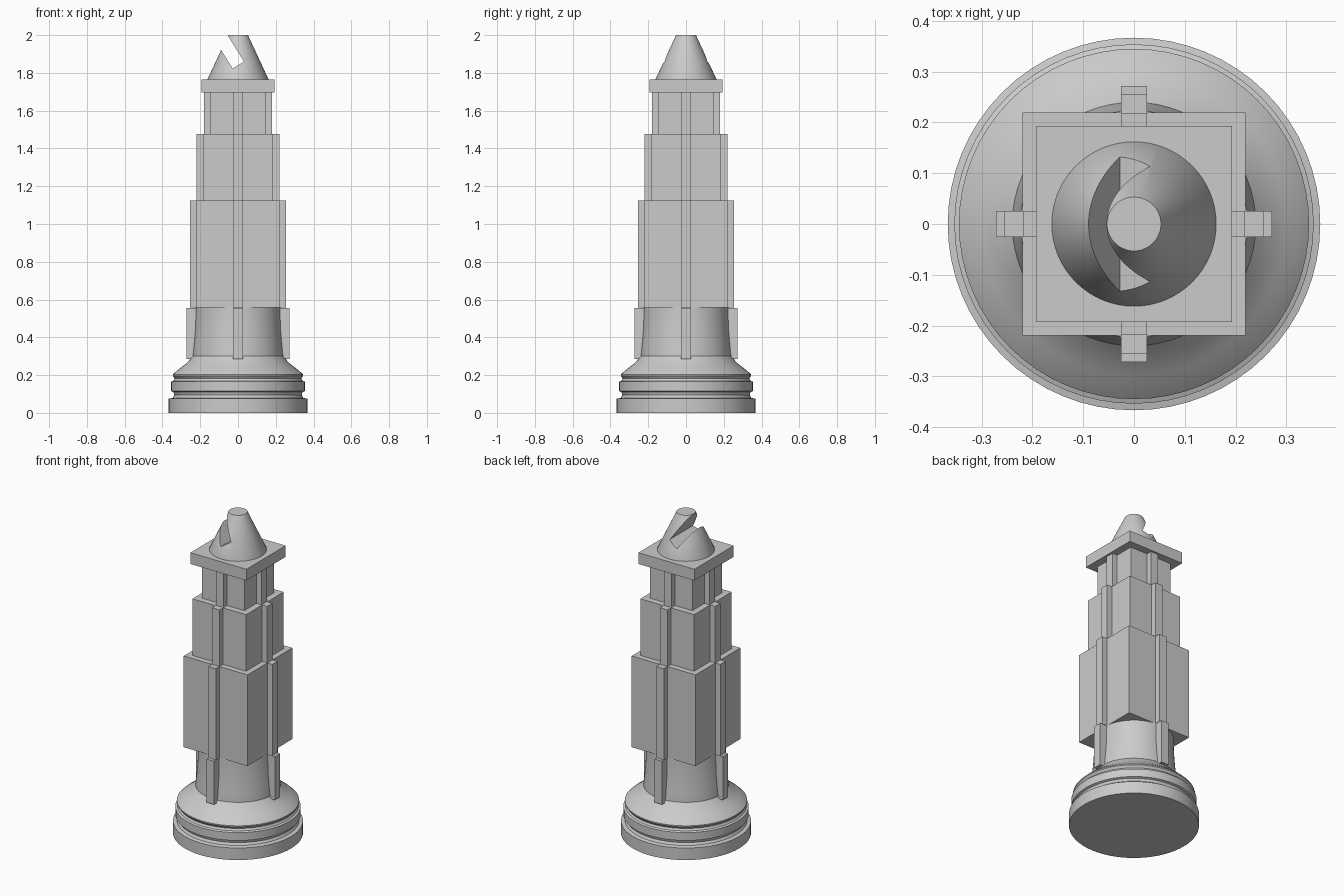
import bpy, bmesh, math
from mathutils import Matrix, Vector

cube = bpy.data.objects.get("Cube")
if cube:
    bpy.data.objects.remove(cube, do_unlink=True)

stone = bpy.data.materials.new("light grey")
stone.use_nodes = True
GREY = (0.6, 0.6, 0.6, 1)
stone.diffuse_color = GREY
stone.node_tree.nodes["Principled BSDF"].inputs["Base Color"].default_value = GREY


def finish(name, bm, smooth=False):
    bmesh.ops.recalc_face_normals(bm, faces=bm.faces)
    mesh = bpy.data.meshes.new(name)
    bm.to_mesh(mesh)
    bm.free()
    mesh.materials.append(stone)
    ob = bpy.data.objects.new(name, mesh)
    bpy.context.collection.objects.link(ob)
    if smooth:
        smooth_sharp(ob)
    return ob


def smooth_sharp(ob):
    bpy.ops.object.select_all(action='DESELECT')
    ob.select_set(True)
    bpy.context.view_layer.objects.active = ob
    bpy.ops.object.shade_smooth_by_angle(angle=math.radians(25))


def add_box(bm, lo, hi, turn=0.0):
    lo, hi = Vector(lo), Vector(hi)
    m = Matrix.Rotation(turn, 4, 'Z') @ Matrix.Translation((lo + hi) / 2)
    m = m @ Matrix.Diagonal((hi - lo).to_4d())
    m[3][3] = 1
    size = hi - lo
    m = (Matrix.Rotation(turn, 4, 'Z') @ Matrix.Translation((lo + hi) / 2)
         @ Matrix.Diagonal((size.x, size.y, size.z, 1)))
    bmesh.ops.create_cube(bm, size=1, matrix=m)


def block(name, half, z0, z1):
    bm = bmesh.new()
    add_box(bm, (-half, -half, z0), (half, half, z1))
    return finish(name, bm)


def fins(name, reach, z0, z1, inner=0.1, half_width=0.026):
    # four ribs, one on each side
    bm = bmesh.new()
    for i in range(4):
        add_box(bm, (inner, -half_width, z0), (reach, half_width, z1), i * math.pi / 2)
    return finish(name, bm)


def lathe(name, profile, steps=64):
    bm = bmesh.new()
    pts = [(0, profile[0][1])] + profile + [(0, profile[-1][1])]
    verts = [bm.verts.new((r, 0, z)) for r, z in pts]
    edges = [bm.edges.new(p) for p in zip(verts, verts[1:])]
    bmesh.ops.spin(bm, geom=verts + edges, cent=(0, 0, 0), axis=(0, 0, 1),
                   angle=math.tau, steps=steps)
    bmesh.ops.remove_doubles(bm, verts=bm.verts, dist=1e-5)
    return finish(name, bm, True)


# Turned foot with grooves and a domed shoulder
lathe("foot", [(0.367, 0), (0.367, 0.075), (0.345, 0.08), (0.337, 0.095), (0.342, 0.11),
               (0.354, 0.115), (0.354, 0.165), (0.342, 0.17), (0.335, 0.182), (0.345, 0.196),
               (0.345, 0.203), (0.325, 0.222), (0.298, 0.243), (0.268, 0.267), (0.24, 0.3)])

# Flared column above the foot
lathe("column", [(0.24, 0.29), (0.24, 0.3), (0.234, 0.36), (0.228, 0.43), (0.225, 0.5), (0.224, 0.558)])
fins("column_fins", 0.272, 0.285, 0.555)

# Stepped square tower with ribs
for part, half, reach, z0, z1 in (("lower", 0.22, 0.255, 0.557, 1.125),
                                  ("middle", 0.185, 0.219, 1.125, 1.477),
                                  ("upper", 0.146, 0.18, 1.477, 1.7)):
    block(part + "_tier", half, z0, z1)
    fins(part + "_tier_fins", reach, z0, z1)
block("cap_slab", 0.193, 1.695, 1.765)

# Truncated cone with a slanted slot
cone = lathe("cone_top", [(0.162, 1.76), (0.162, 1.765), (0.053, 2.0)])
a, b = Vector((-0.028, 0, 1.823)), Vector((0.032, 0, 1.86))
run = Vector((-0.53, 0, 0.848)) * 0.4
bm = bmesh.new()
face = bm.faces.new([bm.verts.new(p + Vector((0, -0.3, 0))) for p in (a, b, b + run, a + run)])
side = bmesh.ops.extrude_face_region(bm, geom=[face])["geom"]
bmesh.ops.translate(bm, vec=(0, 0.6, 0),
                    verts=[v for v in side if isinstance(v, bmesh.types.BMVert)])
cutter = finish("slot_cutter", bm)
cutter.hide_render = True
mod = cone.modifiers.new("slot", 'BOOLEAN')
mod.object, mod.operation, mod.solver = cutter, 'DIFFERENCE', 'EXACT'
bpy.context.view_layer.objects.active = cone
while cone.modifiers[0] != mod:
    bpy.ops.object.modifier_apply(modifier=cone.modifiers[0].name)
bpy.ops.object.modifier_apply(modifier=mod.name)
bpy.data.objects.remove(cutter, do_unlink=True)
smooth_sharp(cone)
